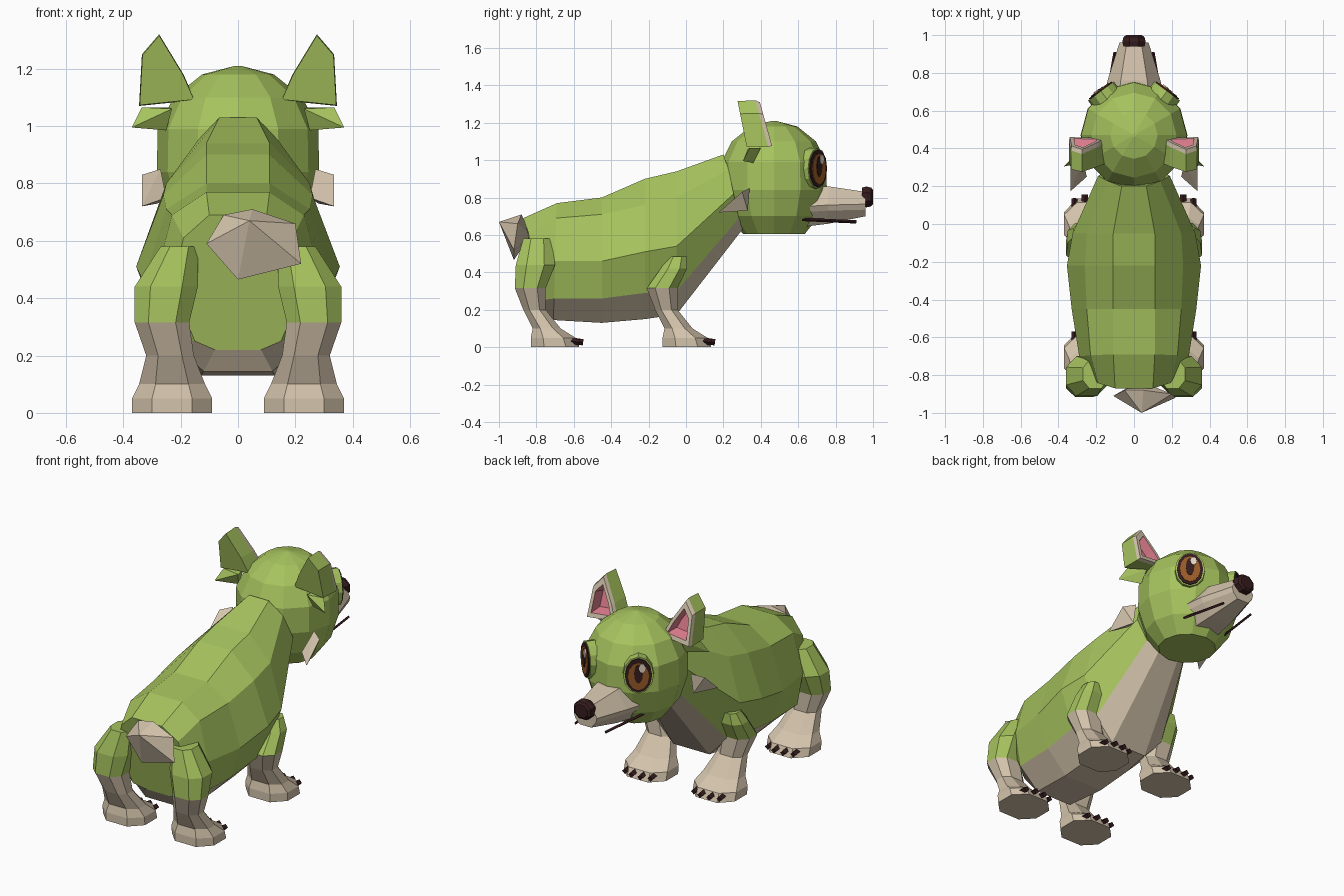
import bpy, bmesh, math
from mathutils import Vector

if "Cube" in bpy.data.objects:
    bpy.data.objects.remove(bpy.data.objects["Cube"])


def material(name, r, g, b):
    lin = [((c / 255 + 0.055) / 1.055) ** 2.4 for c in (r, g, b)]
    m = bpy.data.materials.new(name)
    m.diffuse_color = (*lin, 1)
    m.use_nodes = True
    m.node_tree.nodes["Principled BSDF"].inputs["Base Color"].default_value = m.diffuse_color
    return m


GREEN = material("green_fur", 166, 195, 94)
TAN = material("tan_fur", 212, 196, 172)
PINK = material("pink_ear", 222, 125, 142)
DARK = material("dark_brown", 54, 28, 30)
IRIS = material("amber_iris", 150, 90, 38)
SHINE = material("eye_shine", 226, 212, 194)


def finish(name, bm, mats):
    bmesh.ops.recalc_face_normals(bm, faces=bm.faces)
    me = bpy.data.meshes.new(name)
    bm.to_mesh(me)
    bm.free()
    for m in mats:
        me.materials.append(m)
    ob = bpy.data.objects.new(name, me)
    bpy.context.collection.objects.link(ob)
    return ob


def loft(name, loops, mats, rule=lambda i, j: 0, caps=(0, 0)):
    """Skin equal-length loops; rule(ring, side) picks the material."""
    bm = bmesh.new()
    rows = [[bm.verts.new(p) for p in loop] for loop in loops]
    n = len(rows[0])
    for i in range(len(rows) - 1):
        for j in range(n):
            k = (j + 1) % n
            f = bm.faces.new((rows[i][j], rows[i][k], rows[i + 1][k], rows[i + 1][j]))
            f.material_index = rule(i, j)
    for row, c in ((rows[0], caps[0]), (rows[-1], caps[1])):
        bm.faces.new(row).material_index = c
    return finish(name, bm, mats)


def hull(name, pts, mat):
    bm = bmesh.new()
    for p in pts:
        bm.verts.new(p)
    bmesh.ops.convex_hull(bm, input=bm.verts[:])
    return finish(name, bm, [mat])


def bar(name, p, q, w, mat):
    """Square rod between two points."""
    p, q = Vector(p), Vector(q)
    a = (q - p).cross(Vector((0, 0, 1))).normalized() * w
    b = (q - p).cross(a).normalized() * w
    return loft(name, [[e + a, e + b, e - a, e - b] for e in (p, q)], [mat])


# Body: (y top, y bottom, then x,z of top, shoulder, side, belly line, bottom)
SECTIONS = [
    (-.87, -.76, .10, .69, .19, .61, .23, .44, .15, .25, .08, .22),
    (-.69, -.71, .11, .77, .23, .69, .29, .46, .25, .26, .12, .145),
    (-.45, -.45, .11, .80, .25, .71, .33, .46, .26, .26, .13, .13),
    (-.22, -.22, .11, .90, .26, .76, .355, .51, .27, .29, .13, .15),
    (-.05, -.05, .11, .94, .25, .80, .325, .54, .24, .30, .12, .175),
    (.20, .31, .065, 1.03, .14, .95, .19, .82, .14, .69, .07, .64),
]
loops = []
for yt, yb, *c in SECTIONS:
    half = []
    for k in range(5):
        half.append((c[2 * k], yt + (yb - yt) * k / 4, c[2 * k + 1]))
    loops.append(half + [(-x, y, z) for x, y, z in reversed(half)])
loft("body", loops, [GREEN, TAN], lambda i, j: 1 if j in (3, 4, 5) else 0)

# Head: faceted ball with a flat chin
RINGS = [(.605, .165), (.70, .24), (.84, .283), (.99, .28), (1.10, .225),
         (1.18, .125), (1.21, .01)]
loft("head", [[(r * math.cos(a * math.pi / 6), .47 + r * math.sin(a * math.pi / 6), z)
               for a in range(12)] for z, r in RINGS], [GREEN])

# Snout, nose
loops = []
for y, w, top, bot in ((.60, .17, .86, .64), (.76, .14, .86, .66), (.96, .077, .83, .70)):
    mid = bot + (top - bot) * .5
    loops.append([(-.5 * w, y, top), (.5 * w, y, top), (w, y, mid), (.9 * w, y, mid - .03),
                  (.5 * w, y, bot), (-.5 * w, y, bot), (-.9 * w, y, mid - .03), (-w, y, mid)])
loft("snout", loops, [TAN])
loft("nose", [[(r * math.cos((a + .5) * math.pi / 4), y, .803 + r * .9 * math.sin((a + .5) * math.pi / 4))
               for a in range(8)] for y, r in ((.94, .06), (.965, .067), (.99, .06), (1.0, .045))], [DARK])


# Eyes: stacked elliptical plates set radially on the head
def eye_disc(name, s, ox, oz, rx, rz, d0, d1, mat):
    n, t = Vector((.6 * s, .8, 0)), Vector((.8 * s, -.6, 0))
    base = Vector((0, .47, .955 + oz)) + t * ox
    loft(name, [[base + n * d + t * rx * math.cos(a * math.pi / 6)
                 + Vector((0, 0, rz * math.sin(a * math.pi / 6))) for a in range(12)]
                for d in (d0, d1)], [mat])


# Legs: (z, x centre, x half width, y back, y front), for the hind leg
LOWER = [(0, .23, .14, -.83, -.57), (.05, .23, .14, -.83, -.59), (.10, .23, .115, -.82, -.67),
         (.20, .237, .083, -.87, -.75), (.315, .265, .095, -.915, -.75)]
HIND = [(.44, .25, .11, -.91, -.70), (.58, .205, .065, -.87, -.72)]
FRONT = [(.42, .27, .08, -.84, -.70), (.485, .27, .05, -.80, -.70)]
OCT = [(1, .45), (.5, 1), (-.5, 1), (-1, .45), (-1, -.45), (-.5, -1), (.5, -1), (1, -.45)]


def leg(name, s, dy, upper):
    loops = [[(s * (xc + hw * u), dy + (y0 + y1) / 2 + (y1 - y0) / 2 * v, z) for u, v in OCT]
             for z, xc, hw, y0, y1 in LOWER + upper]
    loft(name, loops, [TAN, GREEN], lambda i, j: int(i >= 4), (0, 1))
    for k, x in enumerate((.145, .20, .26, .315)):
        y = dy - .55 - (.02 if k in (0, 3) else 0)
        bar(f"{name}_claw_{k + 1}", (s * x, y - .10, .04), (s * x, y, .026), .017, DARK)


# Ear outline in x,z; each layer is (scale, forward offset)
EAR = [(.345, 1.07), (.335, 1.25), (.275, 1.32), (.19, 1.18), (.15, 1.09)]


def ear(name, s):
    loops = []
    for scale, back, front in ((.97, 1, 0), (1, 0, 0), (.93, 0, .022), (.66, 0, .022), (.5, 0, -.04)):
        loop = []
        for x, z in EAR:
            x, z = .265 + (x - .265) * scale, 1.17 + (z - 1.17) * scale
            t = (z - 1.07) / .25
            y = .44 - .07 * t + front - back * (.115 - .02 * t)
            loop.append((s * x, y, z))
        loops.append(loop)
    loft(name, loops, [GREEN, TAN, PINK], lambda i, j: (0, 1, 1, 2)[i], (0, 2))


for side, s in (("right", 1), ("left", -1)):
    eye_disc(f"{side}_eye_socket", s, 0, 0, .085, .11, .22, .292, GREEN)
    eye_disc(f"{side}_eye_rim", s, 0, 0, .075, .102, .290, .299, DARK)
    eye_disc(f"{side}_iris", s, 0, -.003, .058, .083, .296, .303, IRIS)
    eye_disc(f"{side}_pupil", s, 0, .012, .024, .056, .300, .306, DARK)
    eye_disc(f"{side}_eye_shine", s, -s * .02, .048, .018, .026, .303, .309, SHINE)
    leg(f"{side}_hind_leg", s, 0, HIND)
    leg(f"{side}_front_leg", s, .705, FRONT)
    ear(f"{side}_ear", s)
    bar(f"{side}_mouth_line", (s * .15, .62, .683), (s * .10, .91, .67), .009, DARK)
    # Small fur spike below the ear and tan cheek tuft
    hull(f"{side}_ear_tuft", [(s * x, y, z) for x, y, z in (
        (.23, .33, 1.06), (.335, .34, 1.065), (.24, .40, 1.065),
        (.25, .36, .985), (.37, .305, .995))], GREEN)
    hull(f"{side}_cheek_tuft", [(s * x, y, z) for x, y, z in (
        (.27, .34, .85), (.335, .30, .83), (.25, .25, .75),
        (.28, .33, .73), (.335, .175, .72))], TAN)

# Tail: stubby faceted tuft
hull("tail", [(-.11, -.91, .59), (-.05, -.88, .69), (.05, -.88, .71), (.20, -.90, .66),
              (.22, -.92, .52), (0, -.92, .465), (.04, -1.0, .67), (.03, -.83, .60)], TAN)
